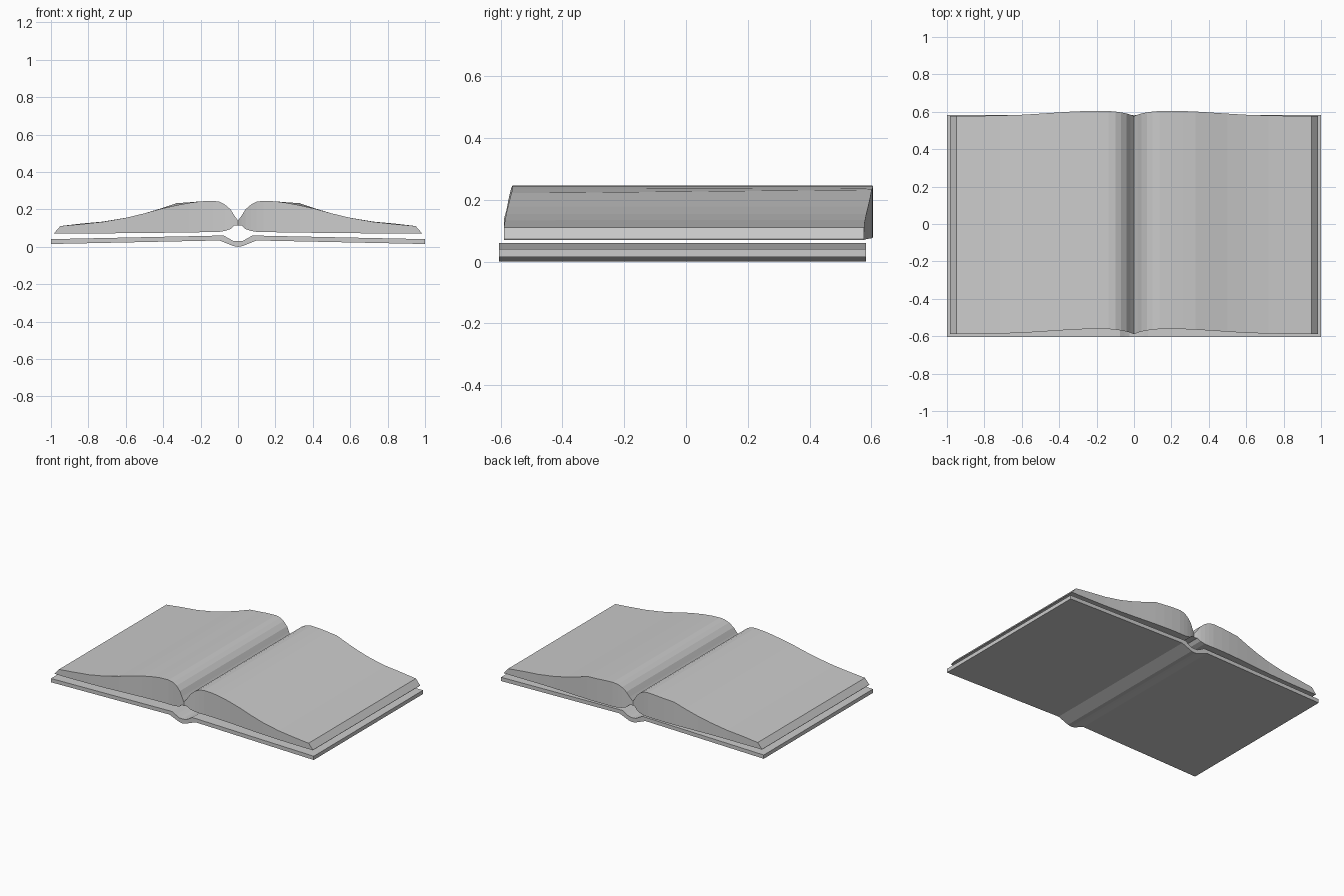
import bpy, bmesh


def strip_solid(name, stations):
    """Solid from stations (x, z_low, z_front_top, z_back_top, y_front, y_back)."""
    bm = bmesh.new()
    rings = []
    for x, low, top_f, top_b, yf, yb in stations:
        rings.append([bm.verts.new(p) for p in
                      ((x, yf, low), (x, yb, low), (x, yb, top_b), (x, yf, top_f))])
    for a, b in zip(rings, rings[1:]):
        for i in range(4):
            j = (i + 1) % 4
            bm.faces.new((a[i], a[j], b[j], b[i]))
    bm.faces.new(rings[0])
    bm.faces.new(rings[-1])
    bmesh.ops.recalc_face_normals(bm, faces=bm.faces)
    mesh = bpy.data.meshes.new(name)
    bm.to_mesh(mesh)
    bm.free()
    obj = bpy.data.objects.new(name, mesh)
    bpy.context.collection.objects.link(obj)
    return obj


# Cover boards with the rounded spine dip: x, bottom z, top z
half = [(0.0, 0.0, 0.03), (0.025, 0.004, 0.032), (0.05, 0.014, 0.045),
        (0.075, 0.024, 0.06), (0.1, 0.034, 0.06), (1.0, 0.015, 0.041)]
profile = [(-x, lo, hi) for x, lo, hi in reversed(half[1:])] + half
strip_solid("cover", [(x, lo, hi, hi, -0.605, 0.583) for x, lo, hi in profile])

# Page block: x, bottom z, front top z, back top z, y bow along the cut ends
pages = [(0.0, 0.113, 0.14, 0.14, 0.0),
         (0.02, 0.113, 0.168, 0.168, 0.008),
         (0.04, 0.095, 0.2, 0.2, 0.014),
         (0.07, 0.085, 0.226, 0.226, 0.02),
         (0.1, 0.08, 0.241, 0.241, 0.024),
         (0.135, 0.079, 0.246, 0.246, 0.027),
         (0.2, 0.078, 0.243, 0.243, 0.028),
         (0.26, 0.077, 0.235, 0.238, 0.027),
         (0.33, 0.076, 0.222, 0.233, 0.024),
         (0.41, 0.075, 0.204, 0.206, 0.019),
         (0.5, 0.074, 0.179, 0.179, 0.013),
         (0.6, 0.073, 0.155, 0.155, 0.007),
         (0.72, 0.072, 0.134, 0.135, 0.003),
         (0.84, 0.071, 0.121, 0.124, 0.001),
         (0.95, 0.071, 0.111, 0.111, 0.0),
         (0.983, 0.071, 0.073, 0.073, 0.0)]
for side, name in ((-1, "left_pages"), (1, "right_pages")):
    strip_solid(name, [(side * x, lo, tf, tb, -0.589 + bow, 0.577 + bow)
                       for x, lo, tf, tb, bow in pages])
